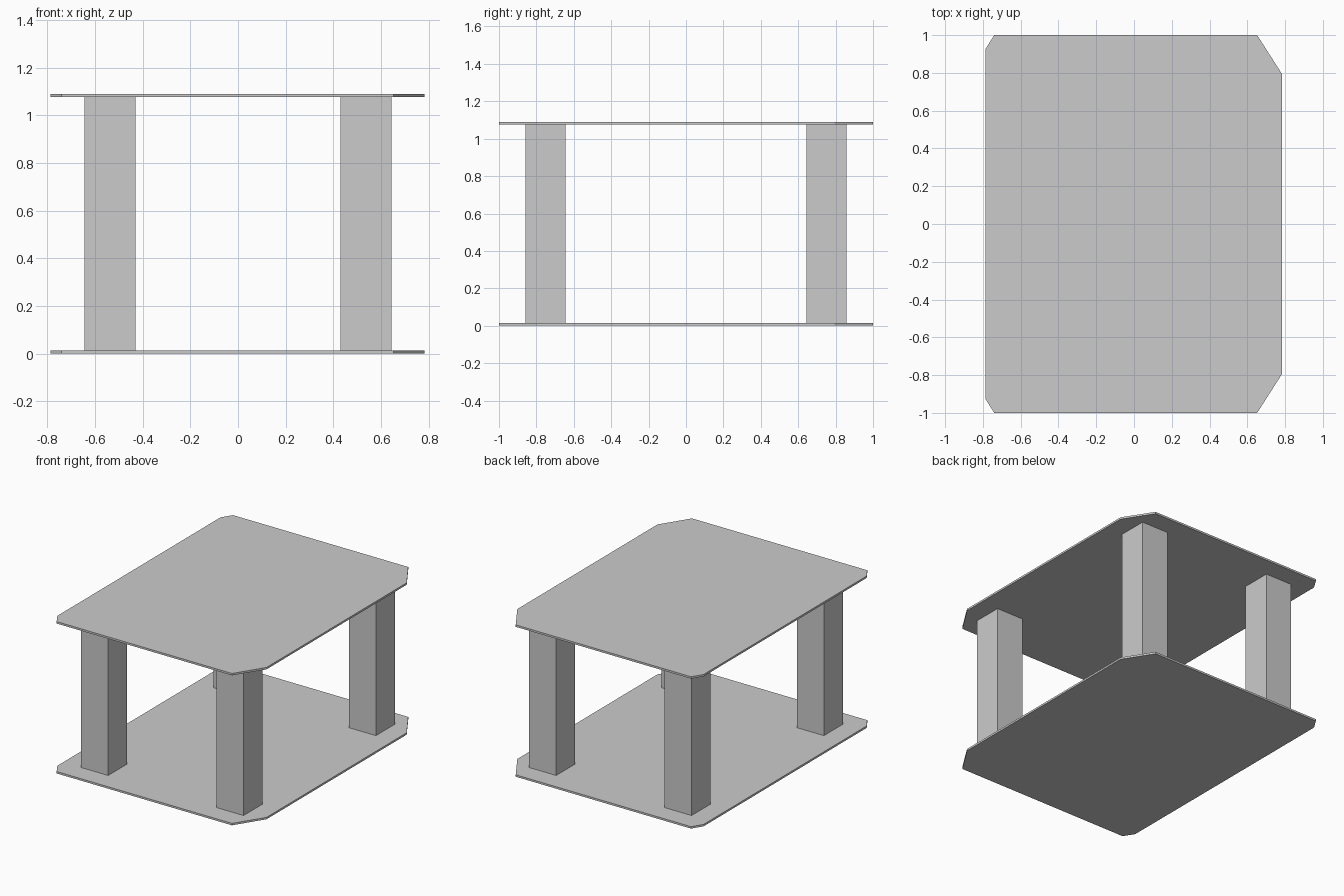
import bpy
import bmesh

cube = bpy.data.objects.get("Cube")
if cube:
    bpy.data.objects.remove(cube, do_unlink=True)

grey = bpy.data.materials.new("plain grey")
grey.use_nodes = True
colour = (0.6, 0.6, 0.6, 1)
grey.diffuse_color = colour
grey.node_tree.nodes["Principled BSDF"].inputs["Base Color"].default_value = colour

PLATE = 0.014
HEIGHT = 1.09


def prism(name, outline, bottom, top):
    """Extrude a flat outline upward into a solid."""
    bm = bmesh.new()
    base = bm.faces.new([bm.verts.new((x, y, bottom)) for x, y in outline])
    result = bmesh.ops.extrude_face_region(bm, geom=[base], use_keep_orig=True)
    raised = [g for g in result["geom"] if isinstance(g, bmesh.types.BMVert)]
    bmesh.ops.translate(bm, verts=raised, vec=(0, 0, top - bottom))
    bmesh.ops.recalc_face_normals(bm, faces=bm.faces)
    mesh = bpy.data.meshes.new(name)
    bm.to_mesh(mesh)
    bm.free()
    mesh.materials.append(grey)
    obj = bpy.data.objects.new(name, mesh)
    bpy.context.collection.objects.link(obj)
    return obj


# Shelf plates: small clipped corners on one side, large on the other
half = [(-0.787, 0.925), (-0.74, 1), (0.652, 1), (0.783, 0.795)]
outline = half + [(x, -y) for x, y in reversed(half)]
prism("bottom_plate", outline, 0, PLATE)
prism("top_plate", outline, HEIGHT - PLATE, HEIGHT)

# Four square legs between the plates
inner, outer = 0.43, 0.645
near, far = 0.643, 0.858
for x_name, sx in (("right", -1), ("left", 1)):
    for y_name, sy in (("front", -1), ("back", 1)):
        corners = [(inner, near), (outer, near), (outer, far), (inner, far)]
        prism(f"{y_name}_{x_name}_leg", [(sx * x, sy * y) for x, y in corners],
              PLATE, HEIGHT - PLATE)
